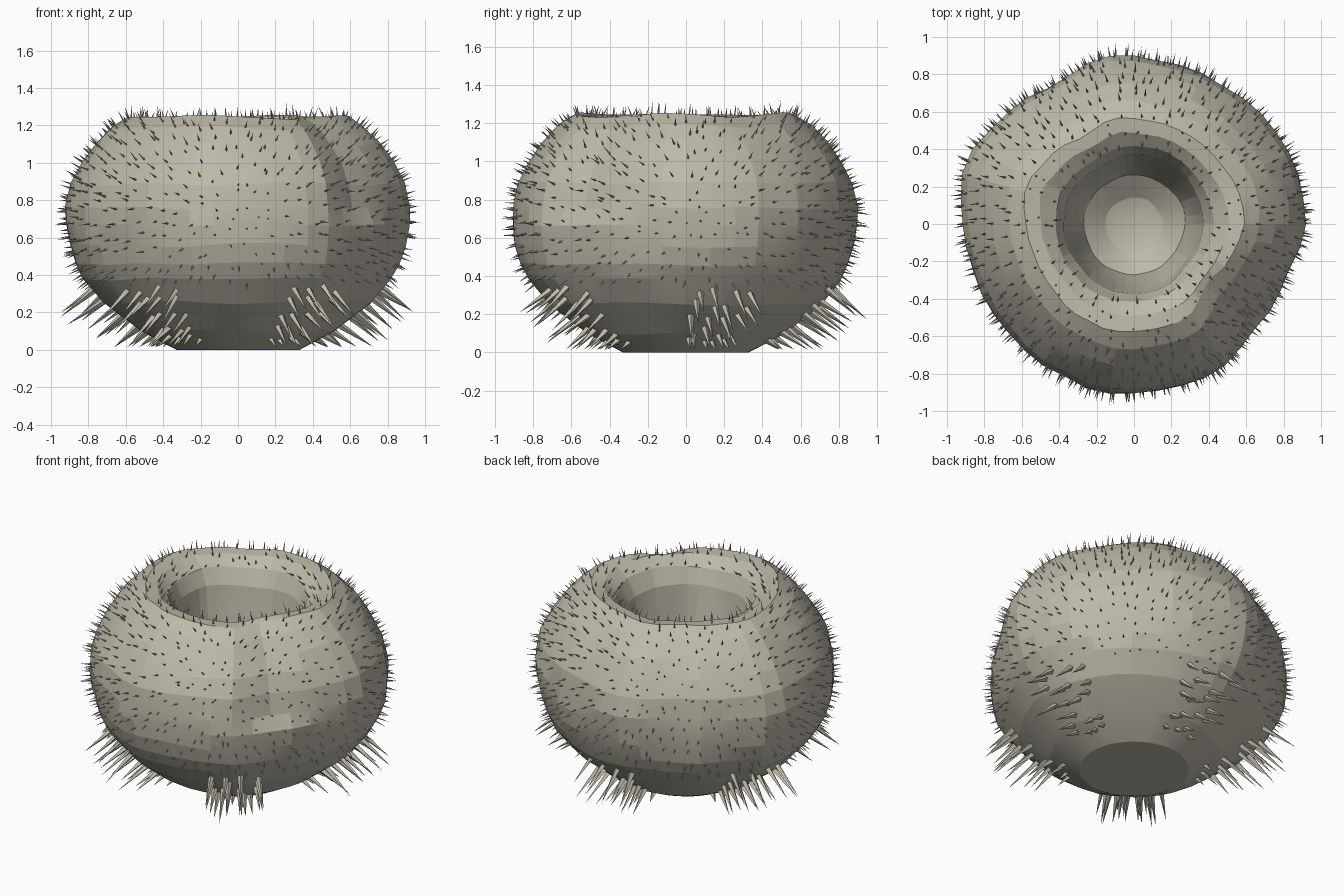
import bpy, bmesh, math, random
from mathutils import Vector, Matrix, noise

random.seed(4)
if "Cube" in bpy.data.objects:
    bpy.data.objects.remove(bpy.data.objects["Cube"])

mat = bpy.data.materials.new("greyish beige")
mat.use_nodes = True
colour = (0.51, 0.485, 0.40, 1)
mat.diffuse_color = colour
shader = mat.node_tree.nodes["Principled BSDF"]
shader.inputs["Base Color"].default_value = colour
shader.inputs["Roughness"].default_value = 0.9

# Radius and height from the flat foot, over the rim and down into the cavity
PROFILE = [(.33, 0), (.52, .10), (.71, .25), (.82, .38), (.865, .46), (.895, .56),
           (.91, .67), (.91, .76), (.885, .89), (.83, 1.0), (.76, 1.1), (.67, 1.19),
           (.58, 1.245), (.5, 1.235), (.42, 1.18), (.375, 1.08), (.34, .85),
           (.30, .65), (.27, .54), (.15, .45)]
LIP = 14
# Outline radius every 20 degrees, counter-clockwise from +x
OUTLINE = [.925, .92, .90, .885, .89, .915, .87, .915, .965,
           .92, .90, .89, .905, .925, .91, .92, .865, .87]


def outline(a):
    f = (math.degrees(a) % 360) / 20
    i = int(f)
    k = f - i
    k = k * k * (3 - 2 * k)
    return OUTLINE[i % 18] * (1 - k) + OUTLINE[(i + 1) % 18] * k


def ring_point(i, a):
    """Point of profile ring i at angle a, with the lumps and the side groove."""
    r, z = PROFILE[i]
    weight = min(1, z * 1.6 + .2) if i < LIP else .4
    r *= 1 + (outline(a) / .92 - 1) * weight
    off = (a - math.radians(320) + math.pi) % math.tau - math.pi
    groove = math.exp(-(off / .3) ** 2)
    if 6 < i < LIP - 1:
        r -= .04 * groove
        z -= .025 * groove * (i > 9)
    p = Vector((r * math.cos(a), r * math.sin(a), z))
    if i > 0:
        n = .015 * noise.noise(p * 3.2) + .009 * noise.noise(p * 9)
        p.x += n * math.cos(a)
        p.y += n * math.sin(a)
        p.z += .02 * noise.noise(p * 2.5 + Vector((5, 2, 1)))
    return p


def surface(t, a):
    i = min(int(t), len(PROFILE) - 2)
    return ring_point(i, a).lerp(ring_point(i + 1, a), t - i)


def normal(t, a):
    du = surface(t, a + .08) - surface(t, a - .08)
    dv = surface(t + .3, a) - surface(t - .3, a)
    return du.cross(dv).normalized()


def make_object(name, bm):
    mesh = bpy.data.meshes.new(name)
    bm.to_mesh(mesh)
    bm.free()
    mesh.materials.append(mat)
    ob = bpy.data.objects.new(name, mesh)
    bpy.context.collection.objects.link(ob)
    return ob


def add_spine(bm, base, direction, length, radius, sides):
    turn = direction.to_track_quat('Z', 'Y').to_matrix().to_4x4()
    place = Matrix.Translation(base + direction * (length / 2 - .01)) @ turn
    bmesh.ops.create_cone(bm, cap_ends=False, segments=sides, radius1=radius,
                          radius2=0, depth=length, matrix=place)


# Body with its cavity
SEGMENTS = 44
bm = bmesh.new()
rings = [[bm.verts.new(ring_point(i, math.tau * j / SEGMENTS)) for j in range(SEGMENTS)]
         for i in range(len(PROFILE))]
for low, high in zip(rings, rings[1:]):
    for j in range(SEGMENTS):
        k = (j + 1) % SEGMENTS
        bm.faces.new((low[j], low[k], high[k], high[j]))
bm.faces.new(rings[0][::-1])
floor_centre = bm.verts.new((0, 0, .4))
for j in range(SEGMENTS):
    bm.faces.new((rings[-1][j], rings[-1][(j + 1) % SEGMENTS], floor_centre))
body = make_object("body", bm)
bpy.context.view_layer.objects.active = body
body.select_set(True)
bpy.ops.object.shade_smooth_by_angle(angle=math.radians(9))
body.select_set(False)

# Short spines in staggered rows from the lower flank to the cavity lip
bm = bmesh.new()
t = 3.0
while t < LIP - .1:
    i = int(t)
    (r0, z0), (r1, z1) = PROFILE[i], PROFILE[i + 1]
    r = r0 + (r1 - r0) * (t - i)
    count = int(math.tau * r / .082)
    start = random.random()
    for j in range(count):
        a = math.tau * (j + start + random.uniform(-.35, .35)) / count
        s = min(max(t + random.uniform(-.3, .3), 2.8), LIP - .05)
        d = normal(s, a) + Vector([random.uniform(-.15, .15) for _ in range(3)])
        add_spine(bm, surface(s, a), d.normalized(), random.uniform(.045, .08), .006, 4)
    t += .078 / math.hypot(r1 - r0, z1 - z0)
make_object("short_spines", bm)

# Five tufts of long anchoring spines around the base
bm = bmesh.new()
for tuft in range(5):
    middle = math.radians(15 + 72 * tuft)
    for row in range(5):
        t = .6 + .48 * row
        for column in range(4):
            a = middle + (column - 1.5 + random.uniform(-.3, .3)) * .13
            base = surface(t + random.uniform(-.15, .15), a)
            d = Vector((math.cos(a), math.sin(a), random.uniform(-.9, -.6))).normalized()
            length = min(random.uniform(.18, .25), (base.z - .015) / -d.z + .01)
            add_spine(bm, base, d, length, .019, 4)
make_object("anchor_spines", bm)
